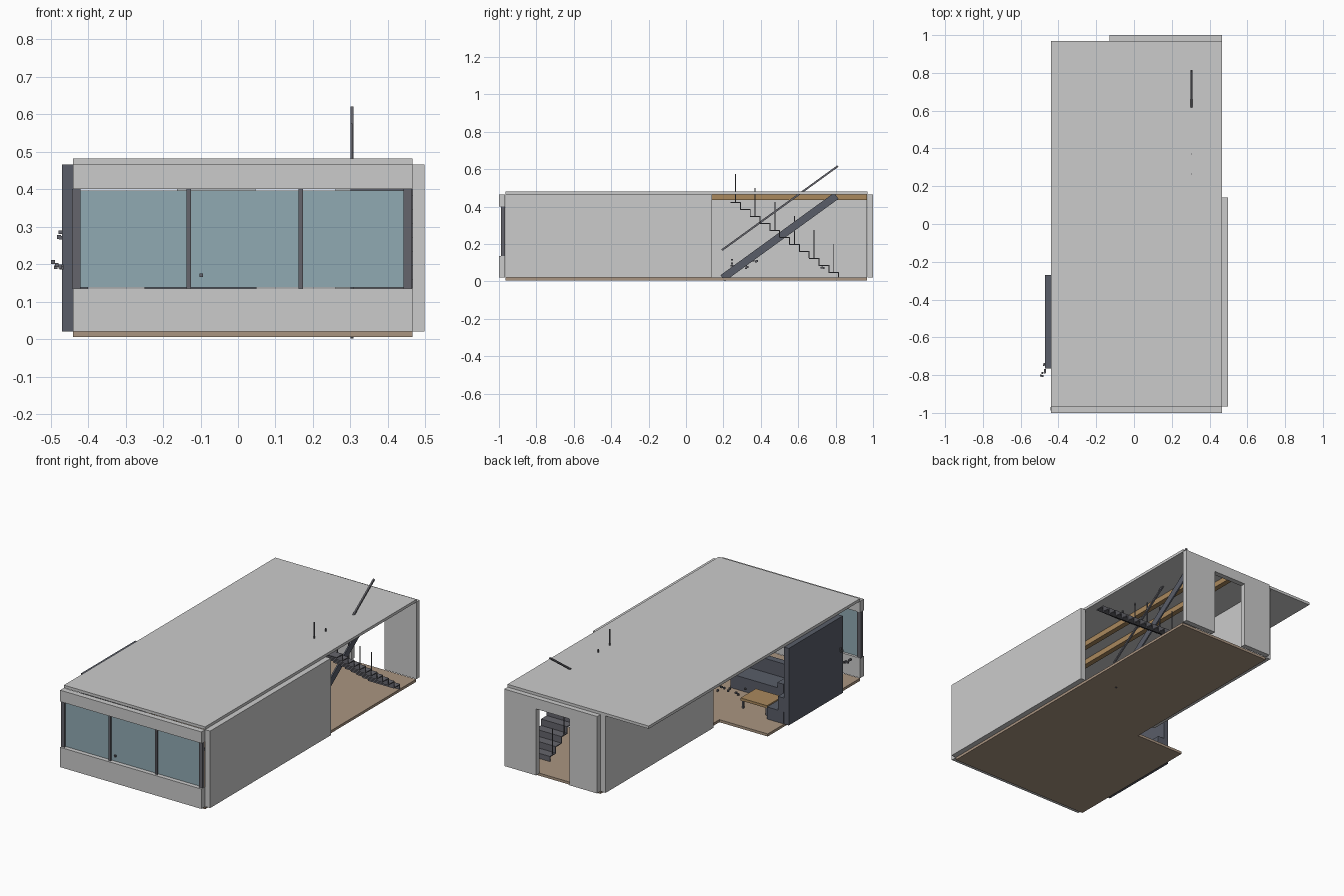
import bpy, math, random

if "Cube" in bpy.data.objects:
    bpy.data.objects.remove(bpy.data.objects["Cube"])

random.seed(4)


def mat(name, r, g, b):
    m = bpy.data.materials.new(name)
    m.diffuse_color = (r, g, b, 1)
    m.use_nodes = True
    m.node_tree.nodes["Principled BSDF"].inputs["Base Color"].default_value = m.diffuse_color
    return m


CHARCOAL = mat("charcoal", 0.10, 0.11, 0.14)
STEEL = mat("steel", 0.13, 0.13, 0.15)
TAN = mat("tan_floor", 0.40, 0.30, 0.22)
WOOD = mat("wood", 0.40, 0.25, 0.11)
GLASS = mat("glass", 0.28, 0.40, 0.45)


def box(name, x, y, z, m=None, tilt=0.0):
    """Box from (min, max) ranges on each axis, optionally tilted about x."""
    bpy.ops.mesh.primitive_cube_add(size=1)
    o = bpy.context.object
    o.name = name
    o.location = [(a + b) / 2 for a, b in (x, y, z)]
    o.scale = [b - a for a, b in (x, y, z)]
    o.rotation_euler.x = tilt
    if m:
        o.data.materials.append(m)
    return o


def around(c, s):
    return (c - s / 2, c + s / 2)


# L-shaped floor and full roof
box("floor_main", (-0.13, 0.465), (-0.965, 0.967), (0.005, 0.02), TAN)
box("floor_wing", (-0.44, -0.13), (-0.965, -0.12), (0.005, 0.02), TAN)
box("roof", (-0.44, 0.465), (-0.965, 0.97), (0.466, 0.482))

# Side walls
H = (0.02, 0.466)
box("right_wall", (0.465, 0.497), (-0.965, 0.14), H)
box("inner_left_wall", (-0.163, -0.13), (-0.02, 0.968), H)
box("dark_left_wall", (-0.47, -0.44), (-0.765, -0.27), H, CHARCOAL)

# Back wall around the doorway
Y = (0.97, 1.0)
box("back_wall_left", (-0.13, 0.047), Y, H)
box("back_wall_right", (0.26, 0.465), Y, H)
box("back_wall_lintel", (0.047, 0.26), Y, (0.405, 0.466))

# Front bands, mullions and window panes
Y = (-1.0, -0.967)
box("front_lower_band", (-0.44, 0.465), Y, (0.02, 0.135))
box("front_upper_band", (-0.44, 0.465), Y, (0.40, 0.466))
bars = [(-0.443, -0.42), (-0.137, -0.125), (0.161, 0.174), (0.442, 0.464)]
for i, b in enumerate(bars):
    box(f"window_mullion_{i}", b, (-0.988, -0.968), (0.135, 0.40), STEEL)
for i in range(3):
    box(f"window_pane_{i}", (bars[i][1], bars[i + 1][0]), (-0.980, -0.976),
        (0.138, 0.397), GLASS)
box("window_handle", around(-0.098, 0.01), (-0.99, -0.98), around(0.17, 0.01), STEEL)

# Ceiling beams
for i, x in enumerate((0.10, 0.23)):
    box(f"ceiling_beam_{i}", around(x, 0.03), (-0.965, 0.968), (0.435, 0.466), WOOD)

# Folded staircase with balusters on every second step
for i in range(11):
    y, z = 0.265 + 0.0525 * i, 0.425 - 0.0375 * i
    box(f"stair_tread_{i}", (0.30, 0.467), around(y, 0.056), (z - 0.005, z), STEEL)
    box(f"stair_riser_{i}", (0.30, 0.467), around(y + 0.026, 0.005),
        (max(z - 0.0375, 0.02), z), STEEL)
    if i % 2 == 0:
        box(f"baluster_{i}", around(0.303, 0.005), around(y, 0.005), (z, z + 0.15), STEEL)

# Slanted stringer and handrail
tilt = math.atan2(0.435, 0.6)
box("stair_stringer", around(0.304, 0.008), around(0.5, 0.75), around(0.2375, 0.04),
    CHARCOAL, tilt)
box("handrail", around(0.304, 0.009), around(0.502, 0.765), around(0.392, 0.01),
    STEEL, tilt)

# Two sofas and a low table
box("sofa_near_seat", (-0.435, -0.33), (-0.66, -0.27), (0.02, 0.09), CHARCOAL)
box("sofa_near_back", (-0.44, -0.40), (-0.66, -0.27), (0.09, 0.17), CHARCOAL)
box("sofa_far_seat", (-0.25, 0.05), (-0.60, -0.48), (0.02, 0.10), CHARCOAL)
box("sofa_far_back", (-0.25, 0.05), (-0.64, -0.60), (0.02, 0.18), CHARCOAL)
box("sofa_far_arm", (-0.29, -0.25), (-0.64, -0.48), (0.02, 0.13), CHARCOAL)
box("table_top", (-0.31, -0.14), (-0.44, -0.30), (0.065, 0.08), WOOD)
for i, (x, y) in enumerate([(-0.30, -0.43), (-0.30, -0.31), (-0.15, -0.43), (-0.15, -0.31)]):
    box(f"table_leg_{i}", around(x, 0.01), around(y, 0.01), (0.02, 0.065), STEEL)


# Small scattered blocks
def scatter(name, n, xr, yr, zr):
    for i in range(n):
        c = [random.uniform(*r) for r in (xr, yr, zr)]
        box(f"{name}_{i}", *[around(v, 0.01) for v in c], STEEL)


scatter("hall_block", 14, (-0.124, -0.12), (0.23, 0.41), (0.06, 0.12))
scatter("hall_end_block", 3, (-0.124, -0.12), (0.71, 0.74), (0.07, 0.09))
scatter("living_block", 12, (-0.10, 0.20), (-0.44, -0.38), (0.03, 0.08))
scatter("outer_block", 6, (-0.495, -0.47), (-0.82, -0.71), (0.19, 0.21))
scatter("outer_high_block", 3, (-0.478, -0.47), (-0.75, -0.71), (0.27, 0.285))
